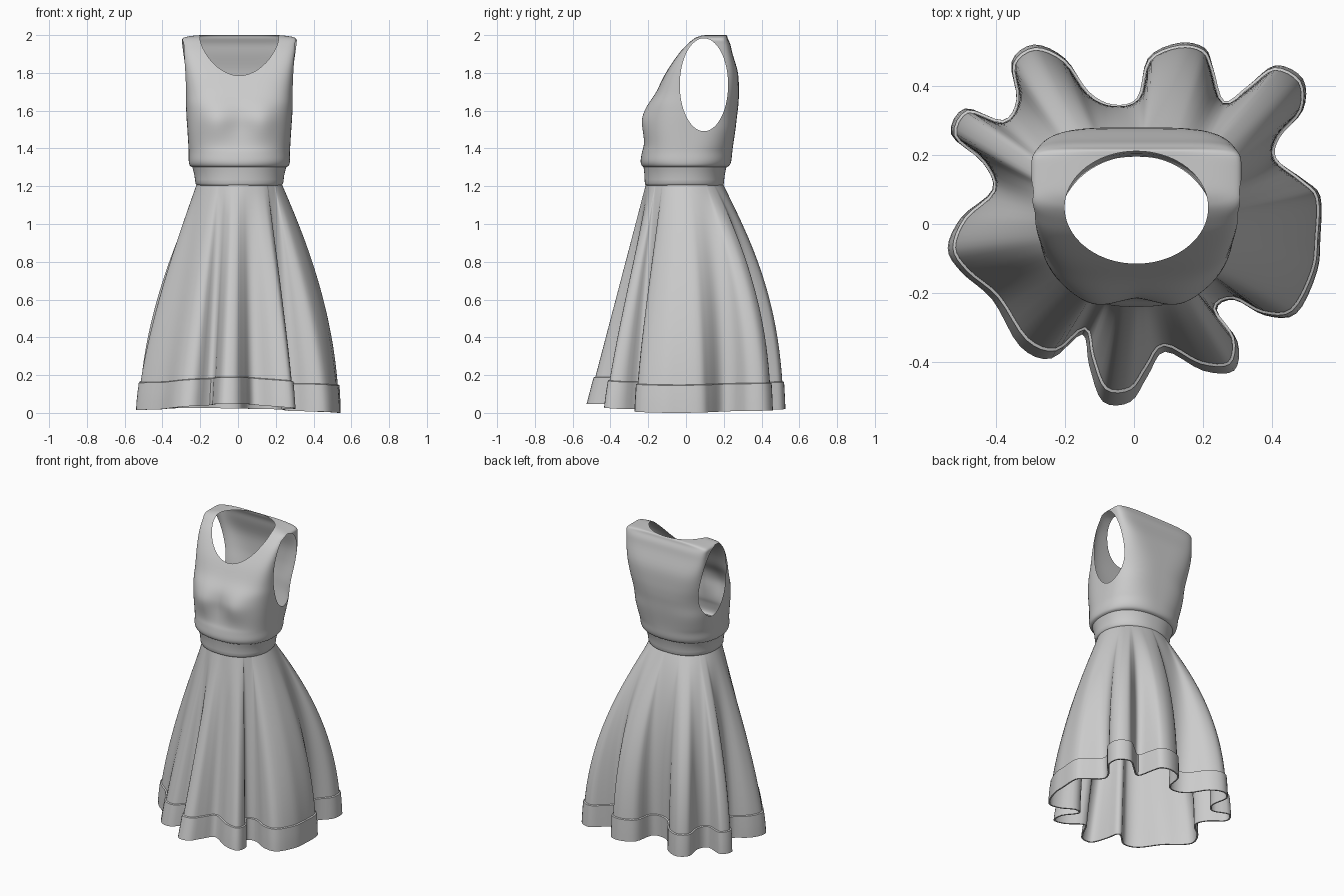
import bpy, bmesh, math
from mathutils import Vector

if "Cube" in bpy.data.objects:
    bpy.data.objects.remove(bpy.data.objects["Cube"])

cloth = bpy.data.materials.new("grey_cloth")
cloth.use_nodes = True
GREY = (0.6, 0.6, 0.6, 1)
cloth.diffuse_color = GREY
cloth.node_tree.nodes["Principled BSDF"].inputs["Base Color"].default_value = GREY
CENTRE_X = 0.007


def smooth_path(points, steps, closed=False):
    """Catmull-Rom interpolation of tuples of any length."""
    n = len(points)
    pick = (lambda i: points[i % n]) if closed else (lambda i: points[min(max(i, 0), n - 1)])
    out = []
    for i in range(n if closed else n - 1):
        a, b, c, d = (pick(i + k) for k in (-1, 0, 1, 2))
        for s in range(steps):
            t = s / steps
            out.append(tuple(
                q + t / 2 * (r - p + t * (2 * p - 5 * q + 4 * r - u + t * (3 * (q - r) + u - p)))
                for p, q, r, u in zip(a, b, c, d)))
    return out if closed else out + [points[-1]]


def loft(name, rings, cut=(), angle=50):
    """Join closed rings of points into a smooth tube, optionally cut by fields."""
    bm = bmesh.new()
    rows = [[bm.verts.new(p) for p in ring] for ring in rings]
    n = len(rows[0])
    for low, high in zip(rows, rows[1:]):
        for i in range(n):
            j = (i + 1) % n
            bm.faces.new((low[i], low[j], high[j], high[i]))
    for field in cut:
        cut_opening(bm, field)
    mesh = bpy.data.meshes.new(name)
    bm.to_mesh(mesh)
    bm.free()
    mesh.materials.append(cloth)
    obj = bpy.data.objects.new(name, mesh)
    bpy.context.collection.objects.link(obj)
    bpy.ops.object.select_all(action="DESELECT")
    obj.select_set(True)
    bpy.context.view_layer.objects.active = obj
    bpy.ops.object.shade_smooth_by_angle(angle=math.radians(angle))


def cut_opening(bm, field):
    """Split the surface along field = 0 and remove the negative side."""
    value = {v: field(v.co) for v in bm.verts}
    border = []
    for e in list(bm.edges):
        a, b = e.verts
        if value[a] * value[b] < 0:
            _, v = bmesh.utils.edge_split(e, a, value[a] / (value[a] - value[b]))
            border.append(v)
    bmesh.ops.connect_verts(bm, verts=border)
    inside = [f for f in bm.faces if field(f.calc_center_median()) < 0]
    bmesh.ops.delete(bm, geom=inside, context="FACES")


def body_ring(z, half, front, back, power, n=128):
    """Superellipse cross-section of the torso."""
    ring = []
    for i in range(n):
        a = math.tau * i / n
        c, s = math.cos(a), math.sin(a)
        r = (abs(c) ** power + abs(s) ** power) ** (-1 / power)
        x = half * c * r
        y = (front + back) / 2 + (back - front) / 2 * s * r
        if s < 0:  # bust
            y -= 0.028 * math.exp(-((abs(x) - 0.12) / 0.085) ** 2 - ((z - 1.54) / 0.09) ** 2)
        ring.append((x + CENTRE_X, y, z))
    return ring


# Bodice: height, half width, front, back, squareness
torso = [
    (1.30, .245, -.22, .21, 2.3), (1.31, .262, -.235, .23, 2.3),
    (1.335, .268, -.24, .24, 2.4), (1.38, .268, -.233, .245, 2.5),
    (1.42, .27, -.222, .25, 2.7), (1.5, .275, -.212, .262, 3),
    (1.57, .28, -.21, .27, 3), (1.63, .283, -.196, .277, 3.2),
    (1.7, .285, -.157, .28, 3.8), (1.8, .29, -.107, .275, 5),
    (1.9, .297, -.04, .247, 7), (1.95, .302, .005, .235, 7),
    (1.98, .302, .04, .222, 7), (1.993, .27, .065, .218, 6),
    (2.0, .2, .09, .213, 5), (2.0, .1, .12, .2, 3)]


def armhole(p):
    if abs(p.x) < 0.15:
        return 1
    return math.hypot((p.y - 0.095) / 0.128, (p.z - 1.737) / 0.246) - 1


def neckline(p):
    if p.z < 1.65:
        return 1
    return math.hypot((p.x - CENTRE_X) / 0.208, (p.y - 0.048) / 0.163) - 1


loft("bodice", [body_ring(*row) for row in smooth_path(torso, 4)], (armhole, neckline))

# Waistband
band = [(1.205, .222, -.212, .195, 2.2), (1.215, .232, -.218, .2, 2.2),
        (1.26, .238, -.22, .205, 2.2), (1.305, .25, -.225, .215, 2.3)]
loft("waistband", [body_ring(*row) for row in smooth_path(band, 2)])

# Hem outline with its folds, counter-clockwise from the left side
hem = [
    (.54, .08), (.49, .13), (.41, .19), (.42, .25), (.49, .33), (.49, .42), (.41, .46),
    (.33, .4), (.26, .35), (.23, .45), (.205, .51), (.13, .525), (.04, .48),
    (.01, .36), (-.06, .34), (-.13, .38), (-.2, .48), (-.29, .52), (-.355, .47),
    (-.34, .36), (-.38, .3), (-.49, .335), (-.53, .26), (-.44, .18), (-.41, .1),
    (-.5, .02), (-.54, -.07), (-.5, -.14), (-.41, -.22), (-.33, -.355), (-.24, -.39),
    (-.15, -.32), (-.13, -.41), (-.09, -.515), (-.01, -.515), (.04, -.44), (.09, -.37),
    (.2, -.425), (.29, -.425), (.3, -.34), (.24, -.25), (.29, -.22), (.38, -.265),
    (.47, -.26), (.53, -.14), (.54, -.04)]
outline = [Vector(p) for p in smooth_path(hem, 4, closed=True)]
count = len(outline)
normals, averages = [], []
SPAN = 12
for i in range(count):
    d = (outline[(i + 1) % count] - outline[i - 1]).normalized()
    normals.append(Vector((d.y, -d.x)))
    near = [outline[(i + k) % count] for k in range(-SPAN, SPAN + 1)]
    averages.append(sum(near, Vector((0, 0))) / len(near))
WAIST_Z = 1.21


def skirt_point(i, s, offset=0.0):
    """Point on fold column i, s = 0 at the waist and 1 at the hem."""
    edge = outline[i] - normals[i] * 0.009
    a = math.atan2(edge.y, edge.x)
    c, sn = math.cos(a), math.sin(a)
    waist = Vector((CENTRE_X + 0.226 * c, -0.008 + 0.205 * sn))
    # The back billows out and its folds only form lower down
    bulge = max(0, 0.5 + 0.5 * sn + 0.1 * c)
    t = 1 - (1 - s) ** (1 + 1.5 * bulge)
    fold = s ** (0.6 * bulge)
    p = waist.lerp(averages[i].lerp(edge, fold), t) + normals[i] * offset
    bottom = 0.008 - 0.008 * c + 0.04 * max(0, -sn) ** 3 + 0.015 * max(0, sn)
    return (p.x, p.y, WAIST_Z + (bottom - WAIST_Z) * s)


def skirt_ring(s, offset=0.0):
    return [skirt_point(i, s, offset) for i in range(count)]


# Skirt with folds deepening downwards
ROWS = 28
loft("skirt", [skirt_ring(k / ROWS) for k in range(ROWS + 1)], angle=80)

# Hem band standing slightly proud of the skirt
loft("hem_band", [skirt_ring(s, o) for s, o in
                  ((1, 0), (1, .009), (.96, .009), (.92, .009), (.88, .009), (.877, .001))])
